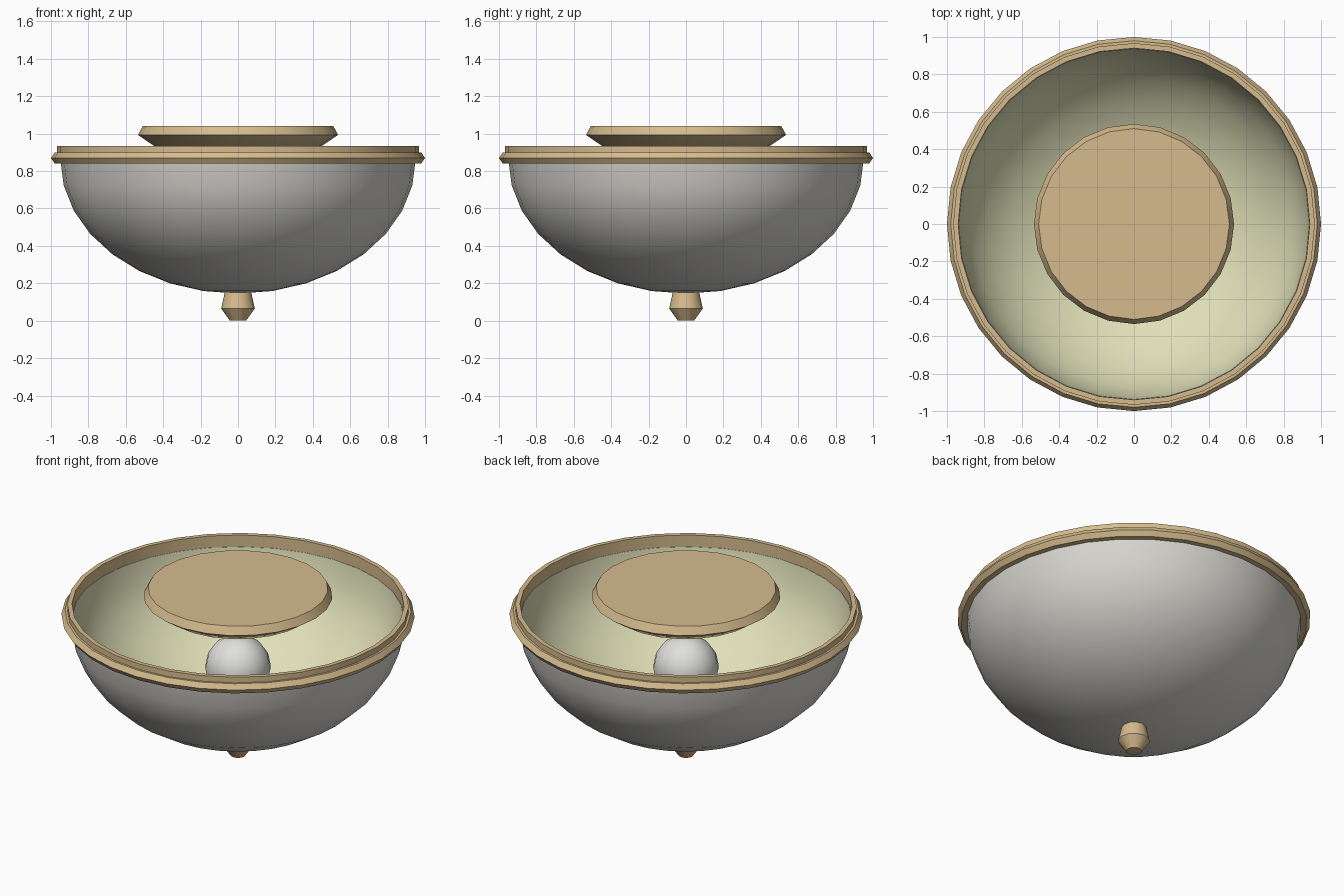
import bpy, bmesh
from math import cos, sin, pi, radians
from mathutils import Vector

if "Cube" in bpy.data.objects:
    bpy.data.objects.remove(bpy.data.objects["Cube"], do_unlink=True)


def material(name, rgb):
    mat = bpy.data.materials.new(name)
    mat.use_nodes = True
    mat.diffuse_color = (*rgb, 1)
    mat.node_tree.nodes["Principled BSDF"].inputs["Base Color"].default_value = (*rgb, 1)
    return mat


brass = material("pale brass", (0.67, 0.50, 0.27))
glass = material("frosted grey glass", (0.67, 0.66, 0.62))
glow = material("warm glow lining", (0.74, 0.74, 0.48))
bulb_white = material("bulb white", (0.74, 0.74, 0.72))


def lathe(name, profile, sides, mats, closed=False, rule=None):
    """Spin (radius, z) points around the z axis into a solid."""
    bm = bmesh.new()
    verts = [bm.verts.new((0, r, z)) for r, z in profile]
    edges = [bm.edges.new(pair) for pair in zip(verts, verts[1:])]
    if closed:
        edges.append(bm.edges.new((verts[-1], verts[0])))
    bmesh.ops.spin(bm, geom=verts + edges, cent=(0, 0, 0), axis=(0, 0, 1),
                   angle=2 * pi, steps=sides, use_merge=True)
    bmesh.ops.remove_doubles(bm, verts=bm.verts, dist=1e-4)
    bmesh.ops.recalc_face_normals(bm, faces=bm.faces)
    if rule:
        for face in bm.faces:
            face.material_index = rule(face)
    mesh = bpy.data.meshes.new(name)
    bm.to_mesh(mesh)
    bm.free()
    obj = bpy.data.objects.new(name, mesh)
    for mat in mats:
        mesh.materials.append(mat)
    bpy.context.collection.objects.link(obj)
    bpy.ops.object.select_all(action="DESELECT")
    obj.select_set(True)
    bpy.context.view_layer.objects.active = obj
    bpy.ops.object.shade_smooth_by_angle(angle=radians(35))
    return obj


def arc(radius, height, centre_z, start, end, steps):
    """Points on an ellipse; angles in degrees from straight down."""
    angles = [radians(start + (end - start) * i / steps) for i in range(steps + 1)]
    return [(radius * sin(a), centre_z - height * cos(a)) for a in angles]


# Glass bowl: thin half ellipsoid, lining coloured where faces look inward
centre = Vector((0, 0, 0.862))


def faces_inward(face):
    return int(face.normal.dot(centre - face.calc_center_median()) > 0)


outer = arc(0.95, 0.717, centre.z, 0, 90, 8)
inner = arc(0.938, 0.702, centre.z, 90, 0, 8)
lathe("glass_bowl", outer + inner, 32, [glass, glow], rule=faces_inward)

# Stepped ring around the bowl's mouth
lathe("rim_ring", [(0.94, 0.84), (0.98, 0.84), (1.0, 0.87), (0.98, 0.9),
                   (0.967, 0.9), (0.967, 0.935), (0.94, 0.935)], 32, [brass], closed=True)

# Ceiling plate
lathe("ceiling_plate", [(0, 0.925), (0.435, 0.925), (0.535, 0.993), (0.51, 1.04), (0, 1.04)],
      24, [brass])

# Bulb
lathe("bulb", arc(0.187, 0.187, 0.55, 0, 180, 8), 16, [bulb_white])

# Finial under the bowl
lathe("finial", [(0, 0), (0.043, 0), (0.09, 0.065), (0.07, 0.155), (0, 0.155)], 12, [brass])
